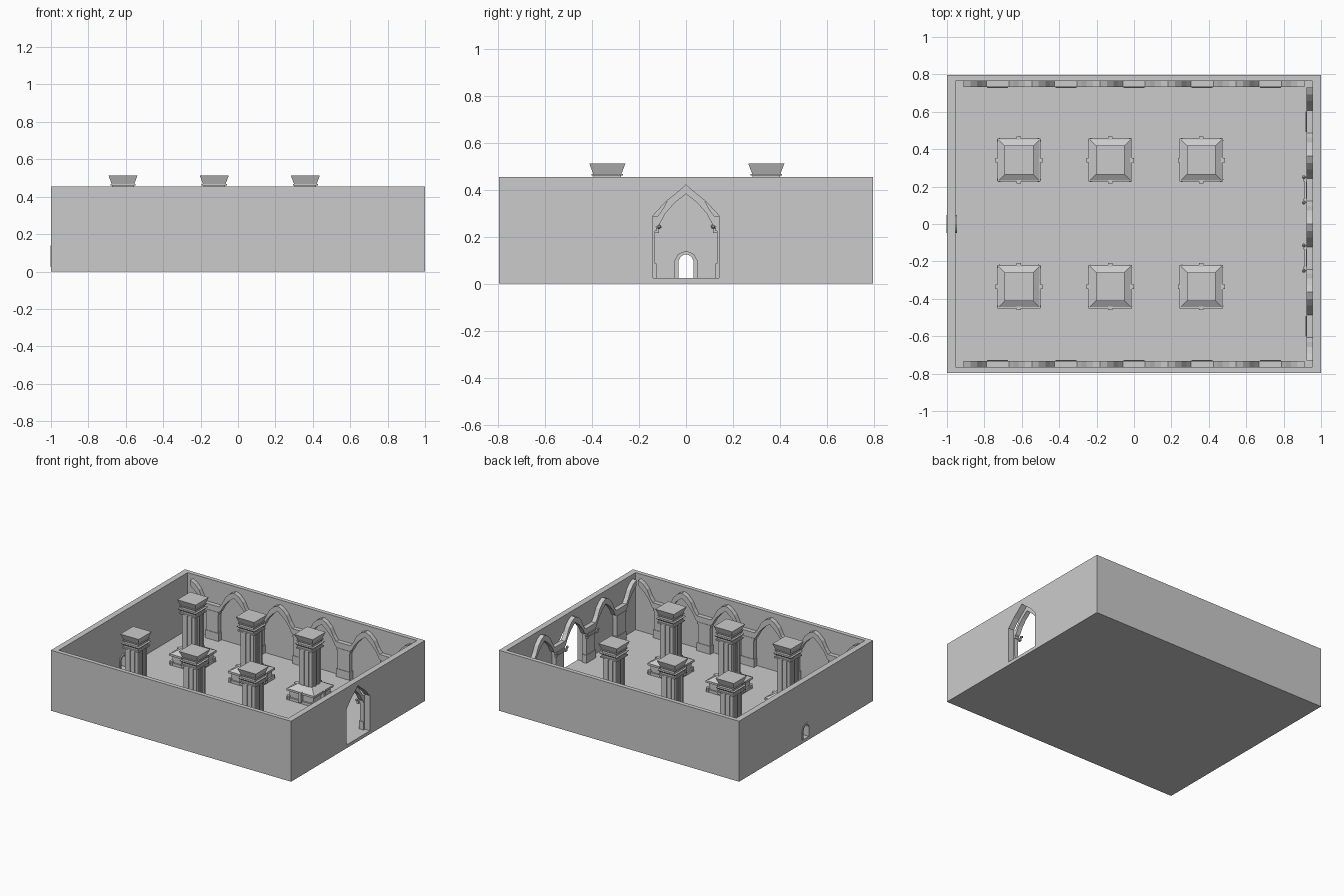
import bpy, bmesh, math
from mathutils import Matrix, Vector

if "Cube" in bpy.data.objects:
    bpy.data.objects.remove(bpy.data.objects["Cube"])

FLOOR, TOP = 0.025, 0.455


def finish(name, bm, rot=0.0, loc=(0, 0, 0)):
    bmesh.ops.recalc_face_normals(bm, faces=bm.faces)
    mesh = bpy.data.meshes.new(name)
    bm.transform(Matrix.Translation(loc) @ Matrix.Rotation(rot, 4, 'Z'))
    bm.to_mesh(mesh)
    bm.free()
    ob = bpy.data.objects.new(name, mesh)
    bpy.context.collection.objects.link(ob)
    return ob


def extrude(bm, pts, vec):
    face = bm.faces.new([bm.verts.new(p) for p in pts])
    r = bmesh.ops.extrude_face_region(bm, geom=[face], use_keep_orig=True)
    bmesh.ops.translate(bm, vec=vec,
                        verts=[v for v in r['geom'] if isinstance(v, bmesh.types.BMVert)])


def slab(bm, profile, d0, d1):
    """Profile of (along, z) points made solid between depths d0 and d1."""
    extrude(bm, [(u, d0, z) for u, z in profile], Vector((0, d1 - d0, 0)))


def box(bm, x0, x1, y0, y1, z0, z1):
    slab(bm, [(x0, z0), (x1, z0), (x1, z1), (x0, z1)], y0, y1)


def taper(bm, h0, z0, h1, z1):
    """Square block with half width h0 at z0 and h1 at z1."""
    bmesh.ops.create_cone(bm, cap_ends=True, segments=4, radius1=h0 * math.sqrt(2),
                          radius2=h1 * math.sqrt(2), depth=z1 - z0,
                          matrix=Matrix.Translation((0, 0, (z0 + z1) / 2))
                          @ Matrix.Rotation(math.pi / 4, 4, 'Z'))


def mirror(half):
    """Half outline from foot to apex (u = 0) becomes a full outline."""
    return half + [(-u, z) for u, z in reversed(half) if u > 0]


# floor
bm = bmesh.new()
box(bm, -1, 1, -0.797, 0.797, 0, FLOOR)
finish("floor", bm)

# side walls
for s, name in ((1, "back_wall"), (-1, "front_wall")):
    bm = bmesh.new()
    box(bm, -0.955, 0.955, 0.765 * s, 0.797 * s, FLOOR, TOP)
    finish(name, bm)

# end walls with arched openings cut up from the floor
gate = [(0.14, FLOOR), (0.14, 0.29), (0.085, 0.35), (0.04, 0.385), (0, 0.42)]
small = [(0.032, FLOOR), (0.032, 0.095), (0.025, 0.112), (0.012, 0.122), (0, 0.125)]
for name, opening, rot in (("gate_wall", gate, -math.pi / 2),
                           ("rear_door_wall", small, math.pi / 2)):
    bm = bmesh.new()
    slab(bm, [(-0.797, FLOOR), (-0.797, TOP), (0.797, TOP), (0.797, FLOOR)]
         + mirror(opening), 0.955, 1.0)
    finish(name, bm, rot)

# frame around the small door
bm = bmesh.new()
frame = [(0.048, FLOOR), (0.048, 0.1), (0.035, 0.124), (0.018, 0.134), (0, 0.138)]
slab(bm, mirror(frame) + list(reversed(mirror(small))), 0.947, 1.003)
finish("small_door_frame", bm, math.pi / 2)

# wall arcades: each pier carries half an arch on either side
BAY = 0.1822
upper = [(0.06, 0.285), (0.085, 0.32), (0.11, 0.37), (0.145, 0.405), (BAY, 0.422)]
lower = [(BAY, 0.382), (0.135, 0.345), (0.095, 0.3), (0.068, 0.25), (0.05, 0.24),
         (0.05, FLOOR)]
right = upper + lower
pier = right + [(-u, z) for u, z in reversed(right)]


def arcade(name, count, rot, wall, face):
    for i in range(count):
        c = (i - (count - 1) / 2) * BAY * 2
        bm = bmesh.new()
        slab(bm, [(u + c, z) for u, z in pier], face, wall)
        # foot and capital blocks, raised panel
        box(bm, c - 0.056, c + 0.056, face - 0.004, wall, FLOOR, 0.085)
        box(bm, c - 0.056, c + 0.056, face - 0.003, wall, 0.225, 0.242)
        finish(name + "_pier", bm, rot)


arcade("back_arcade", 5, 0, 0.766, 0.732)
arcade("front_arcade", 5, math.pi, 0.766, 0.732)
arcade("gate_arcade", 4, -math.pi / 2, 0.956, 0.922)

# curled brackets on the piers beside the gate
for c in (-BAY, BAY):
    bm = bmesh.new()
    for s in (-1, 1):
        bmesh.ops.create_icosphere(bm, subdivisions=1, radius=0.011,
                                   matrix=Matrix.Translation((c + s * 0.068, 0.908, 0.243)))
        x = sorted((c + s * 0.045, c + s * 0.068))
        box(bm, x[0], x[1], 0.906, 0.922, 0.215, 0.235)
    box(bm, c - 0.05, c + 0.05, 0.912, 0.922, 0.218, 0.23)
    finish("gate_pier_bracket", bm, -math.pi / 2)

# free-standing columns
a, b, w = 0.054, 0.061, 0.03
quarter = [(b, -w), (b, -0.008), (a, -0.008), (a, 0.008), (b, 0.008), (b, w),
           (a, w), (a, a), (w, a)]
section = [Matrix.Rotation(k * math.pi / 2, 3, 'Z') @ Vector((x, y, 0.13))
           for k in range(4) for x, y in quarter]
for cx in (-0.615, -0.127, 0.36):
    for cy in (-0.335, 0.342):
        loc = (cx, cy, 0)
        # stepped pedestal
        bm = bmesh.new()
        for h0, z0, h1, z1 in ((0.112, FLOOR, 0.112, 0.045), (0.101, 0.045, 0.101, 0.095),
                               (0.116, 0.095, 0.116, 0.11), (0.11, 0.11, 0.063, 0.138)):
            taper(bm, h0, z0, h1, z1)
        finish("column_pedestal", bm, 0, loc)

        # knobs at the sides and corners of the pedestal
        bm = bmesh.new()
        for k in range(4):
            turn = Matrix.Rotation(k * math.pi / 2, 4, 'Z')
            bmesh.ops.create_cube(bm, size=1, matrix=turn @ Matrix.Translation((0.114, 0, 0.075))
                                  @ Matrix.Diagonal((0.024, 0.024, 0.075, 1)))
            bmesh.ops.create_cone(bm, cap_ends=True, segments=8, radius1=0.014, radius2=0.014,
                                  depth=0.03, matrix=turn @ Matrix.Translation((0.104, 0.104, 0.042)))
        finish("pedestal_knobs", bm, 0, loc)

        # fluted shaft
        bm = bmesh.new()
        extrude(bm, section, Vector((0, 0, 0.3)))
        finish("column_shaft", bm, 0, loc)

        # moulded capital
        bm = bmesh.new()
        for h0, z0, h1, z1 in ((0.068, 0.405, 0.068, 0.415), (0.06, 0.415, 0.06, 0.43),
                               (0.064, 0.43, 0.074, 0.442), (0.058, 0.442, 0.058, 0.46),
                               (0.067, 0.46, 0.067, 0.467), (0.06, 0.467, 0.077, 0.512)):
            taper(bm, h0, z0, h1, z1)
        finish("column_capital", bm, 0, loc)
